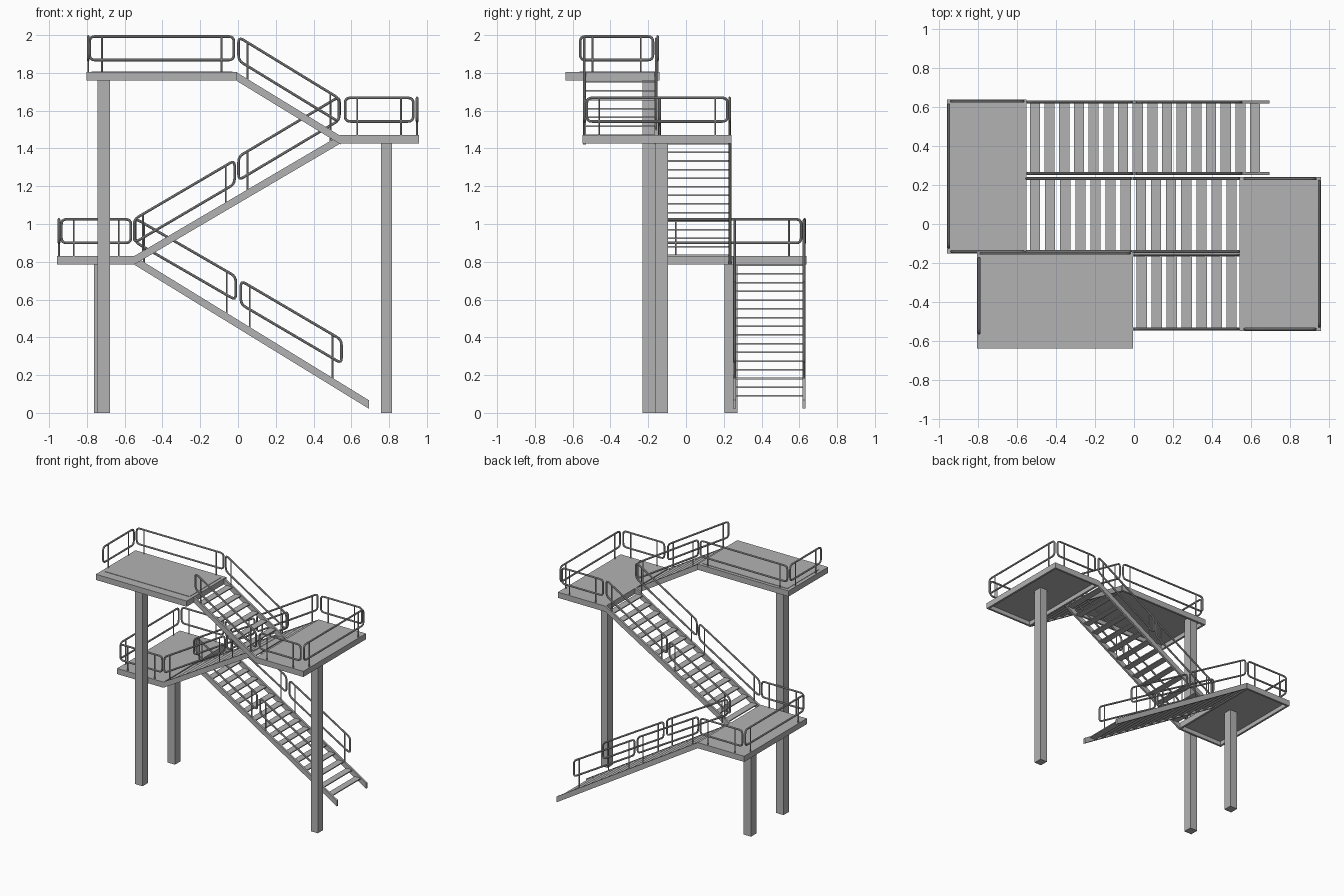
import bpy
import bmesh
from mathutils import Vector

old = bpy.data.objects.get("Cube")
if old:
    bpy.data.objects.remove(old, do_unlink=True)

steel = bpy.data.materials.new("grey_steel")
steel.use_nodes = True
GREY = (0.45, 0.45, 0.45, 1)
steel.diffuse_color = GREY
steel.node_tree.nodes["Principled BSDF"].inputs["Base Color"].default_value = GREY


def add_object(name, data):
    ob = bpy.data.objects.new(name, data)
    bpy.context.collection.objects.link(ob)
    data.materials.append(steel)
    return ob


def prism(bm, outline, y0, y1):
    """Extrude an x-z outline from y0 to y1."""
    face = bm.faces.new([bm.verts.new((x, y0, z)) for x, z in outline])
    new = bmesh.ops.extrude_face_region(bm, geom=[face])["geom"]
    verts = [v for v in new if isinstance(v, bmesh.types.BMVert)]
    bmesh.ops.translate(bm, verts=verts, vec=(0, y1 - y0, 0))


def box(bm, x0, x1, y0, y1, z0, z1):
    prism(bm, [(x0, z0), (x1, z0), (x1, z1), (x0, z1)], y0, y1)


def finish(name, bm):
    bmesh.ops.recalc_face_normals(bm, faces=bm.faces)
    me = bpy.data.meshes.new(name)
    bm.to_mesh(me)
    bm.free()
    return add_object(name, me)


DEPTH = 0.045   # height of platform frames and stringers
RAIL_H = 0.125  # height of a railing loop
HALF = 0.008    # half a stringer's width


# Platforms: a deck sheet inside an edge frame, open underneath
def platform(name, x0, x1, y0, y1, top, rim=0.016):
    bm = bmesh.new()
    low = top - DEPTH
    box(bm, x0, x1, y0, y0 + rim, low, top)
    box(bm, x0, x1, y1 - rim, y1, low, top)
    box(bm, x0, x0 + rim, y0 + rim, y1 - rim, low, top)
    box(bm, x1 - rim, x1, y0 + rim, y1 - rim, low, top)
    box(bm, x0 + rim, x1 - rim, y0 + rim, y1 - rim, top - 0.012, top)
    finish(name, bm)


platform("lower_platform", -0.957, -0.55, -0.15, 0.637, 0.83)
platform("middle_platform", 0.54, 0.957, -0.547, 0.24, 1.47)
platform("upper_platform", -0.803, -0.005, -0.637, -0.14, 1.805)
plate = bmesh.new()
box(plate, -0.775, -0.03, -0.565, -0.165, 1.803, 1.808)
finish("upper_deck_plate", plate)


# Columns
def column(name, x, y, top, wx=0.066):
    bm = bmesh.new()
    box(bm, x - wx / 2, x + wx / 2, y - 0.034, y + 0.034, 0, top)
    finish(name, bm)


column("lower_column", -0.729, 0.238, 0.82)
column("middle_column", 0.786, -0.13, 1.46, 0.06)
column("upper_column", -0.71, -0.197, 1.795)


# Railings: a rounded tube loop on two thin posts
def tube(name, lines, radius, cyclic):
    cu = bpy.data.curves.new(name, "CURVE")
    cu.dimensions = "3D"
    cu.bevel_depth = radius
    cu.bevel_resolution = 2
    cu.use_fill_caps = True
    for pts in lines:
        sp = cu.splines.new("POLY")
        sp.points.add(len(pts) - 1)
        for p, co in zip(sp.points, pts):
            p.co = (*co, 1)
        sp.use_cyclic_u = cyclic
    ob = add_object(name, cu)
    bpy.ops.object.select_all(action="DESELECT")
    ob.select_set(True)
    bpy.context.view_layer.objects.active = ob
    bpy.ops.object.convert(target="MESH")
    bpy.ops.object.shade_smooth_by_angle()


def railing(name, start, end, drops, inset=0.065):
    """start and end are the loop's lower corners; drops are post lengths below it."""
    a, b, up = Vector(start), Vector(end), Vector((0, 0, RAIL_H))
    corners = [a, b, b + up, a + up]
    loop = []
    for i, c in enumerate(corners):
        p = c + (corners[i - 1] - c).normalized() * 0.028
        q = c + (corners[(i + 1) % 4] - c).normalized() * 0.028
        for k in range(5):
            t = k / 4
            loop.append(p * (1 - t) ** 2 + c * 2 * t * (1 - t) + q * t * t)
    tube(name + "_loop", [loop], 0.007, True)
    f = inset / (b - a).length
    posts = []
    for t, drop in zip((f, 1 - f), drops):
        foot = a.lerp(b, t)
        posts.append([foot - Vector((0, 0, drop)), foot + up])
    tube(name + "_posts", posts, 0.0045, False)


FLAT = (0.075, 0.075)
for side, y in (("front", -0.141), ("back", 0.628)):
    railing("lower_platform_" + side + "_rail", (-0.935, y, 0.9), (-0.567, y, 0.9), FLAT)
for side, y in (("front", -0.538), ("back", 0.231)):
    railing("middle_platform_" + side + "_rail", (0.567, y, 1.543), (0.928, y, 1.543), FLAT)
railing("lower_platform_end_rail", (-0.948, -0.12, 0.9), (-0.948, 0.61, 0.9), FLAT)
railing("middle_platform_end_rail", (0.948, -0.525, 1.543), (0.948, 0.22, 1.543), FLAT)
railing("upper_platform_back_rail", (-0.785, -0.15, 1.868), (-0.022, -0.15, 1.868), FLAT)
railing("upper_platform_end_rail", (-0.793, -0.56, 1.868), (-0.793, -0.175, 1.868), FLAT)


# Stair flights: two stringers, open treads and railings on both sides
def flight(name, start, end, ys, count, first, last, rails):
    (x0, z0), (x1, z1) = start, end

    def top(x):
        return z0 + (z1 - z0) * (x - x0) / (x1 - x0)

    bm = bmesh.new()
    for y in ys:
        prism(bm, [(x0, z0 - DEPTH), (x1, z1 - DEPTH), (x1, z1), (x0, z0)], y - HALF, y + HALF)
    finish(name + "_stringers", bm)
    bm = bmesh.new()
    for i in range(count):
        x = first + (last - first) * i / (count - 1)
        z = top(x) - 0.018
        box(bm, x - 0.026, x + 0.026, ys[0] + HALF, ys[1] - HALF, z - 0.008, z)
    finish(name + "_treads", bm)
    for side, y in zip(("front", "back"), ys):
        for n, (ax, az, bx, bz) in enumerate(rails, 1):
            drops = (az - top(ax) + 0.01, bz - top(bx) + 0.01)
            railing(f"{name}_{side}_rail_{n}", (ax, y, az), (bx, y, bz), drops, 0.055)


flight("lower_flight", (-0.55, 0.83), (0.693, 0.067), (0.258, 0.625), 16, -0.507, 0.62,
       [(-0.545, 0.905, -0.012, 0.597), (0.015, 0.575, 0.548, 0.262)])
flight("middle_flight", (-0.55, 0.83), (0.54, 1.47), (-0.14, 0.232), 14, -0.507, 0.5,
       [(-0.55, 0.9, -0.018, 1.212), (0.003, 1.232, 0.537, 1.55)])
flight("upper_flight", (-0.006, 1.802), (0.545, 1.465), (-0.158, -0.538)[::-1], 7, 0.04, 0.5,
       [(0.003, 1.865, 0.535, 1.54)])
